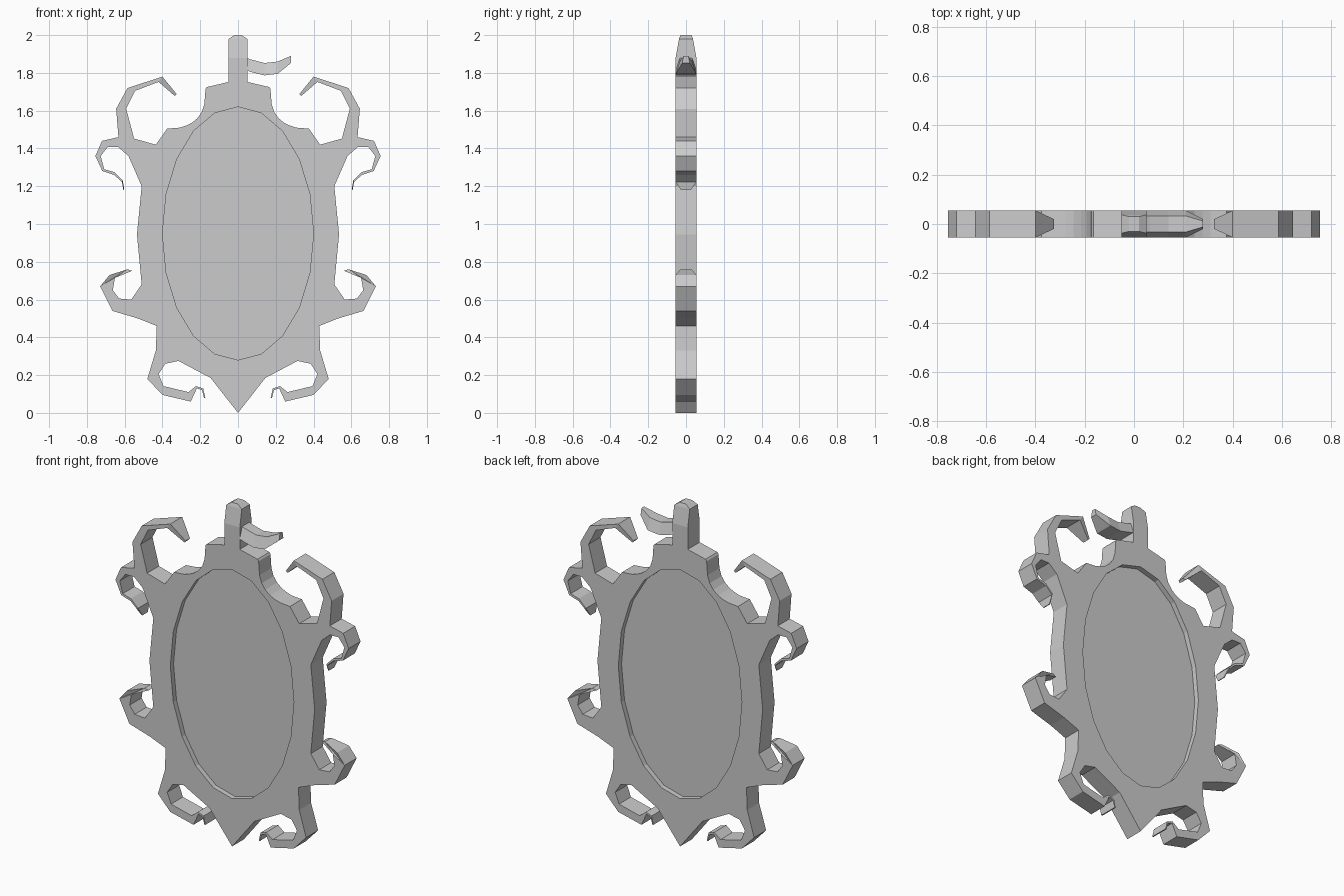
import bpy, bmesh, math

if "Cube" in bpy.data.objects:
    bpy.data.objects.remove(bpy.data.objects["Cube"])

T = 0.055          # half thickness


def add_object(name, bm):
    bmesh.ops.recalc_face_normals(bm, faces=bm.faces[:])
    mesh = bpy.data.meshes.new(name)
    bm.to_mesh(mesh)
    bm.free()
    obj = bpy.data.objects.new(name, mesh)
    bpy.context.collection.objects.link(obj)
    return obj


def slab(name, points, half=T, mirror=False):
    """Extrude an (x, z[, half depth]) outline along y; optionally mirror over x = 0."""
    bm = bmesh.new()
    depth = bm.verts.layers.float.new("depth")
    verts = []
    for p in points:
        v = bm.verts.new((p[0], -1, p[1]))
        v[depth] = p[2] if len(p) > 2 else half
        verts.append(v)
    face = bm.faces.new(verts)
    face.normal_update()
    bmesh.ops.triangulate(bm, faces=[face], ngon_method='EAR_CLIP')
    res = bmesh.ops.extrude_face_region(bm, geom=bm.faces[:])
    for v in res["geom"]:
        if isinstance(v, bmesh.types.BMVert):
            v.co.y = 1
    for v in bm.verts:
        v.co.y *= v[depth]
    bmesh.ops.recalc_face_normals(bm, faces=bm.faces[:])
    if mirror:
        seam = [f for f in bm.faces if all(abs(v.co.x) < 1e-5 for v in f.verts)]
        bmesh.ops.delete(bm, geom=seam, context='FACES')
    obj = add_object(name, bm)
    if mirror:
        obj.modifiers.new("Mirror", 'MIRROR').use_axis = (True, False, False)
    return obj


def loft(name, sections):
    """Join four-sided rings and cap both ends."""
    bm = bmesh.new()
    rings = [[bm.verts.new(c) for c in s] for s in sections]
    for a, b in zip(rings, rings[1:]):
        for i in range(4):
            j = (i + 1) % 4
            bm.faces.new((a[i], a[j], b[j], b[i]))
    bm.faces.new(rings[0])
    bm.faces.new(rings[-1])
    return add_object(name, bm)


# Right half of the outline, from the bottom point upwards
bottom_scroll = [(0, 0), (.145, .185), (.315, .275), (.385, .26), (.42, .205), (.395, .142),
                 (.262, .11), (.222, .142), (.184, .129), (.173, .08), (.18, .08), (.19, .12),
                 (.218, .13), (.25, .06), (.40, .095), (.48, .18), (.435, .33)]
lower_scroll = [(.43, .46), (.53, .5), (.665, .54), (.73, .67), (.68, .73), (.585, .76, .03),
                (.56, .752, .025), (.652, .715), (.663, .65), (.63, .605), (.565, .6), (.51, .68),
                (.535, .945), (.51, 1.2)]
side_scroll = [(.58, 1.36), (.635, 1.408), (.69, 1.408), (.727, 1.36), (.708, 1.29), (.655, 1.275),
               (.61, 1.23), (.602, 1.18, .025), (.607, 1.18, .025), (.614, 1.222), (.656, 1.26),
               (.718, 1.28), (.755, 1.36), (.72, 1.44), (.633, 1.46)]
top_scroll = [(.645, 1.61), (.585, 1.72), (.4, 1.78), (.325, 1.688, .02), (.334, 1.677, .02),
              (.42, 1.752), (.545, 1.705), (.592, 1.61), (.55, 1.452), (.435, 1.42), (.375, 1.505)]

# Scooped shoulder beside the stem
shoulder = [(.31, 1.51), (.277, 1.52), (.245, 1.535), (.215, 1.56), (.192, 1.592),
            (.178, 1.635), (.172, 1.715), (.165, 1.725), (.05, 1.752), (0, 1.752)]

# Half of the 20-sided oval opening
oval = [(.4 * math.sin(i * math.pi / 10), .95 + .67 * math.cos(i * math.pi / 10))
        for i in range(11)]
oval[0], oval[-1] = (0, 1.62), (0, .28)

slab("ornate_frame", bottom_scroll + lower_scroll + side_scroll + top_scroll + shoulder + oval,
     mirror=True)

# Mirror pane set back from both faces
slab("mirror_pane", oval, half=.025, mirror=True)

# Top stem narrowing towards its tip
stem = [(.05, T, 1.74), (.05, T, 1.88), (.05, .037, 1.98), (.02, .03, 2.0)]
loft("top_stem", [[(-x, -y, z), (x, -y, z), (x, y, z), (-x, y, z)] for x, y, z in stem])

# Single leaf hooked to the right of the stem
leaf = [(.03, 1.885, 1.82, T), (.065, 1.872, 1.806, T), (.14, 1.852, 1.787, T),
        (.21, 1.86, 1.795, T), (.28, 1.89, 1.852, .02)]
loft("crest_leaf", [[(x, -y, lo), (x, y, lo), (x, y * .6, hi), (x, -y * .6, hi)]
                    for x, hi, lo, y in leaf])
